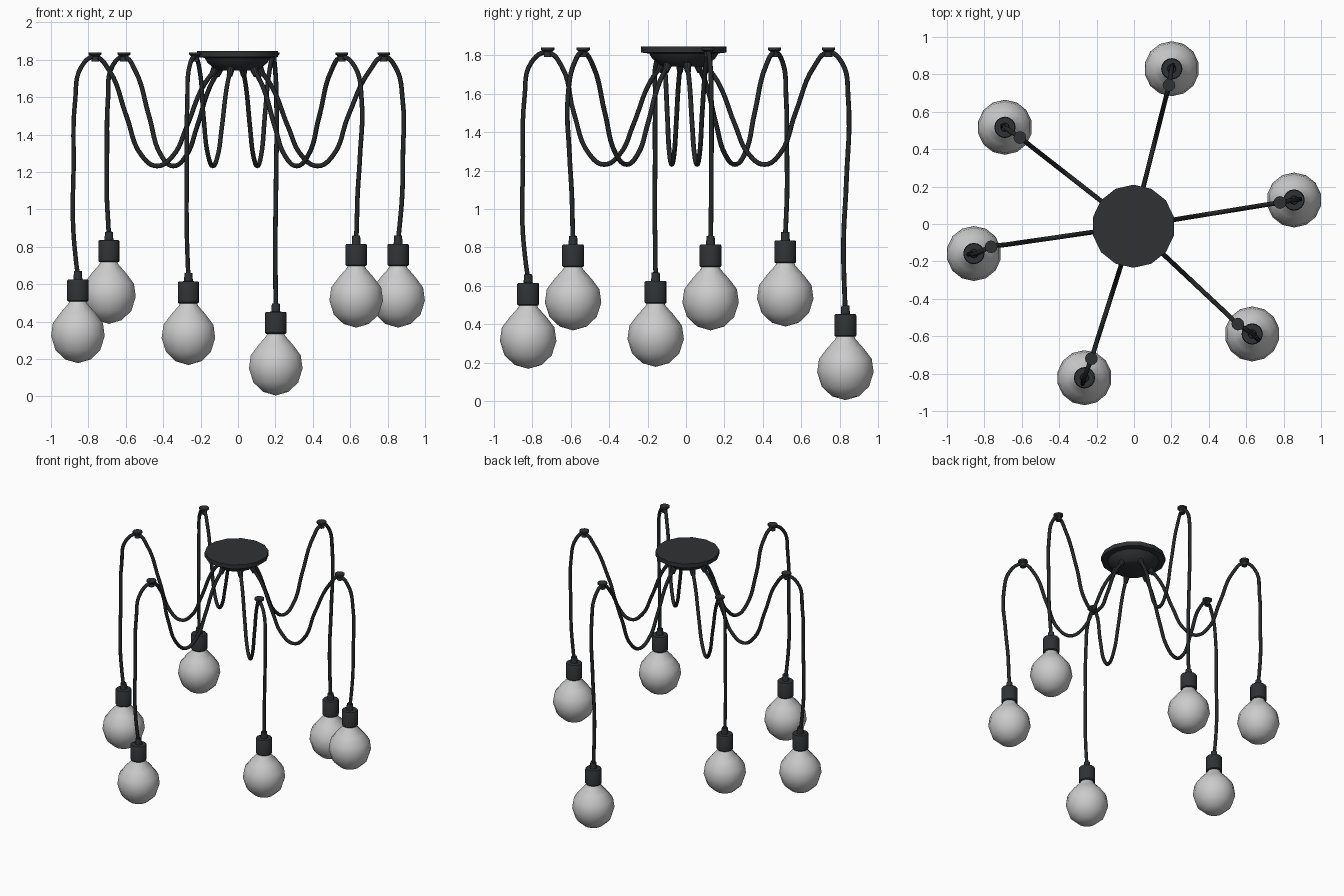
import bpy, bmesh
from math import sin, cos, pi, atan2, hypot, radians
from mathutils import Matrix, Vector

if "Cube" in bpy.data.objects:
    bpy.data.objects.remove(bpy.data.objects["Cube"])


def material(name, rgb):
    m = bpy.data.materials.new(name)
    m.diffuse_color = (*rgb, 1)
    m.use_nodes = True
    m.node_tree.nodes["Principled BSDF"].inputs["Base Color"].default_value = m.diffuse_color
    return m


metal = material("dark_metal", (0.028, 0.031, 0.034))
cord = material("black_cord", (0.018, 0.02, 0.021))


def lathe(name, profile, loc, sides, mat=None, angle=35, rot=None):
    """Spin (radius, z) points around z; zero radii become poles."""
    bm = bmesh.new()
    rings = []
    for r, z in profile:
        n = 1 if r == 0 else sides
        rings.append([bm.verts.new((r * cos(pi / 2 + 2 * pi * i / sides),
                                    r * sin(pi / 2 + 2 * pi * i / sides), z)) for i in range(n)])
    for a, b in zip(rings, rings[1:]):
        for i in range(sides):
            j = (i + 1) % sides
            if len(a) == 1:
                bm.faces.new((a[0], b[j], b[i]))
            elif len(b) == 1:
                bm.faces.new((a[i], a[j], b[0]))
            else:
                bm.faces.new((a[i], a[j], b[j], b[i]))
    bmesh.ops.recalc_face_normals(bm, faces=bm.faces)
    me = bpy.data.meshes.new(name)
    bm.to_mesh(me)
    bm.free()
    ob = bpy.data.objects.new(name, me)
    bpy.context.collection.objects.link(ob)
    if rot:
        ob.matrix_world = Matrix.Translation(loc) @ rot
    else:
        ob.location = loc
    if mat:
        me.materials.append(mat)
    bpy.context.view_layer.objects.active = ob
    bpy.ops.object.select_all(action='DESELECT')
    ob.select_set(True)
    bpy.ops.object.shade_smooth_by_angle(angle=radians(angle))
    return ob


def cable(name, points):
    """Round cord through the given points."""
    cu = bpy.data.curves.new(name, 'CURVE')
    cu.dimensions = '3D'
    cu.bevel_depth = 0.0125
    cu.bevel_resolution = 2
    cu.resolution_u = 6
    cu.use_fill_caps = True
    sp = cu.splines.new('BEZIER')
    sp.bezier_points.add(len(points) - 1)
    for bp, p in zip(sp.bezier_points, points):
        bp.co = p
        bp.handle_left_type = bp.handle_right_type = 'AUTO'
    cu.materials.append(cord)
    ob = bpy.data.objects.new(name, cu)
    bpy.context.collection.objects.link(ob)


# Ceiling canopy: flat rim with a shallow bowl below
CX, CY = -0.003, -0.012
lathe("ceiling_canopy", [(0, 1.846), (0.222, 1.846), (0.222, 1.815), (0.18, 1.81),
                         (0.165, 1.785), (0.125, 1.75), (0.105, 1.742), (0, 1.742)],
      (CX, CY, 0), 14, metal)

# Part profiles, measured up from the bulb's lowest point
BULB = [(0, 0), (0.07, 0.02), (0.123, 0.07), (0.147, 0.145), (0.137, 0.215),
        (0.095, 0.27), (0.052, 0.318), (0.045, 0.335), (0, 0.335)]
SOCKET = [(0, 0.33), (0.052, 0.33), (0.057, 0.336), (0.057, 0.441), (0.053, 0.447), (0, 0.449)]
RELIEF = [(0, 0.445), (0.024, 0.445), (0.021, 0.492), (0, 0.494)]
HOOK = [(0, 1.84), (0.034, 1.84), (0.034, 1.828), (0.02, 1.818), (0.02, 1.792), (0, 1.792)]
STUB = [(0, -0.03), (0.024, -0.03), (0.016, 0.03), (0, 0.03)]

# bulb x, y, bottom z, hook x, y, outward bulge (upper, lower)
PENDANTS = [(0.202, 0.83, 0.005, 0.187, 0.742, 0.02, -0.01),
            (0.856, 0.128, 0.368, 0.78, 0.115, 0.03, 0.022),
            (0.632, -0.588, 0.368, 0.555, -0.535, 0.045, 0.01),
            (-0.265, -0.822, 0.168, -0.228, -0.72, 0.025, 0.032),
            (-0.856, -0.158, 0.178, -0.764, -0.122, 0.02, 0.027),
            (-0.69, 0.517, 0.388, -0.61, 0.462, 0.012, 0.015)]

for bx, by, z0, hx, hy, up, low in PENDANTS:
    lathe("bulb", BULB, (bx, by, z0), 14, None, 60)
    lathe("socket", SOCKET, (bx, by, z0), 16, metal)
    lathe("cord_grip", RELIEF, (bx, by, z0), 12, metal)
    lathe("ceiling_hook", HOOK, (hx, hy, 0), 12, metal)
    hook = Vector((hx - CX, hy - CY, 0))
    d = hook.normalized()
    rh = hook.length
    bulb = Vector((bx, by, 0))
    Z = Vector((0, 0, 1))
    origin = Vector((CX, CY, 0))
    # Outlet stub leaning outward from the bowl
    out = (d * 0.5 - Z).normalized()
    lathe("canopy_outlet", STUB, origin + d * 0.125 + Z * 1.742, 10, metal,
          rot=Z.rotation_difference(out).to_matrix().to_4x4())
    # Swag from canopy to hook
    pts = [origin + d * r + Z * z for r, z in
           [(0.12, 1.75), (0.19, 1.65), (0.275, 1.44), (0.35, 1.285), (0.435, 1.232),
            (0.515, 1.285), (0.6, 1.5), (rh - 0.075, 1.745), (rh, 1.815)]]
    # Drop from hook to bulb
    pts += [bulb + d * o + Z * z for o, z in
            [(-0.027 + up / 3, 1.765), (up - 0.005, 1.58)]]
    end = z0 + 0.47
    span = 1.58 - end
    pts += [bulb + d * ((up + low) / 2) + Z * (1.58 - span * 0.4),
            bulb + d * low + Z * (1.58 - span * 0.68),
            bulb + d * (low * 0.4) + Z * (end + 0.08),
            bulb + Z * end]
    cable("hanging_cord", pts)
